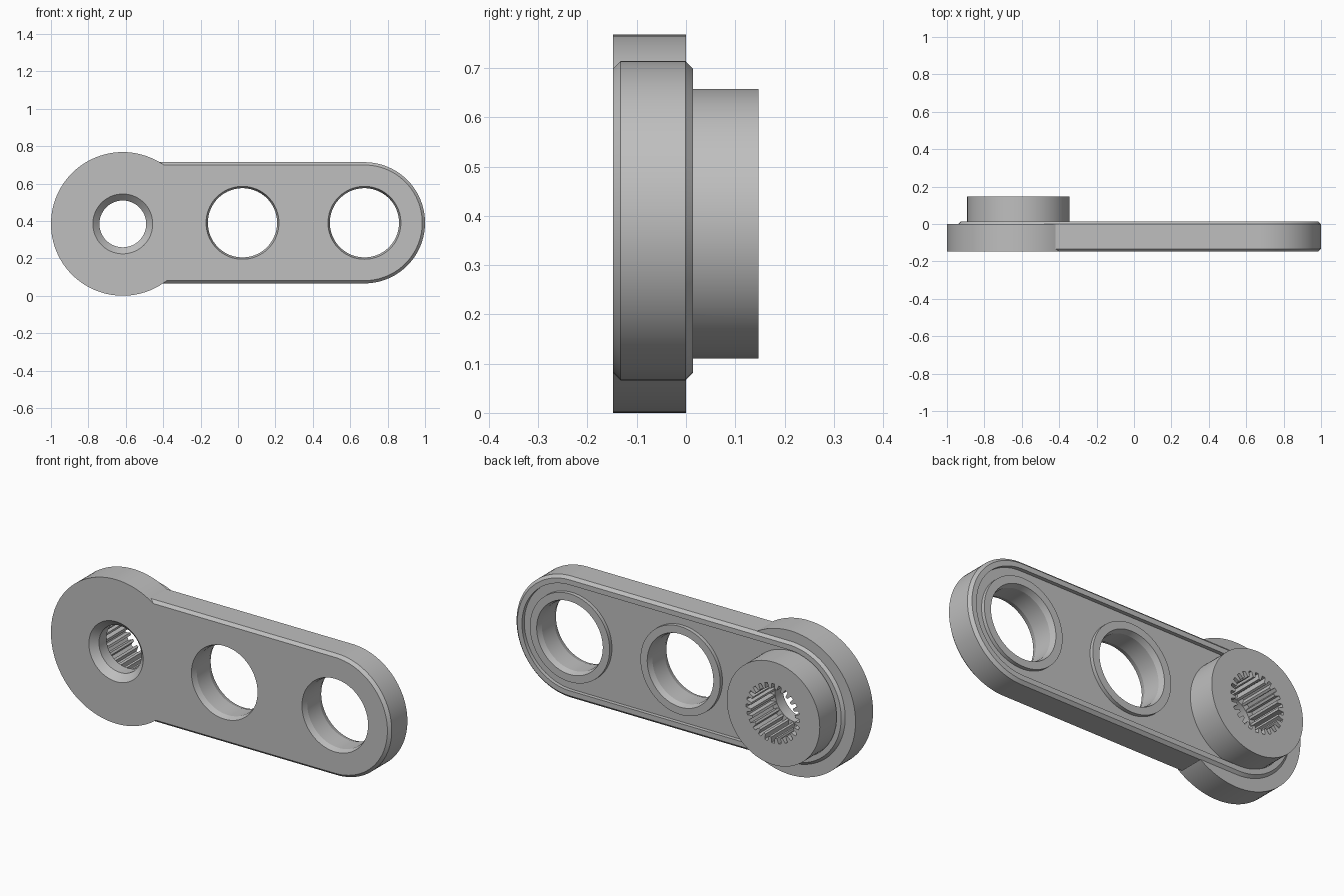
import bpy
import bmesh
from math import sin, cos, pi

if "Cube" in bpy.data.objects:
    bpy.data.objects.remove(bpy.data.objects["Cube"])

# Main dimensions
DISC_X, ARM_X = -0.616, 0.676
DISC_Z, ARM_Z = 0.384, 0.39
HOLES = (0.024, 0.676)
FRONT, BACK, END = -0.148, 0.014, 0.147
ARM_R = 0.324
SEGMENTS = 48

steel = bpy.data.materials.new("grey steel")
steel.use_nodes = True
grey = (0.52, 0.52, 0.52, 1)
steel.diffuse_color = grey
steel.node_tree.nodes["Principled BSDF"].inputs["Base Color"].default_value = grey


def slot(x0, x1, z, r):
    """Rounded slot outline; a circle when both centres agree."""
    points = []
    for cx, start in ((x1, -pi / 2), (x0, pi / 2)):
        for i in range(SEGMENTS + 1):
            a = start + pi * i / SEGMENTS
            points.append((cx + r * cos(a), z + r * sin(a)))
    return points


def loft(name, rings):
    """Closed solid through (y, outline) rings."""
    bm = bmesh.new()
    loops = [[bm.verts.new((x, y, z)) for x, z in outline] for y, outline in rings]
    for a, b in zip(loops, loops[1:]):
        for i in range(len(a)):
            j = (i + 1) % len(a)
            bm.faces.new((a[i], a[j], b[j], b[i]))
    bm.faces.new(loops[0])
    bm.faces.new(loops[-1])
    bmesh.ops.remove_doubles(bm, verts=bm.verts, dist=1e-5)
    bmesh.ops.recalc_face_normals(bm, faces=bm.faces)
    mesh = bpy.data.meshes.new(name)
    bm.to_mesh(mesh)
    bm.free()
    mesh.materials.append(steel)
    obj = bpy.data.objects.new(name, mesh)
    bpy.context.collection.objects.link(obj)
    return obj


def turned(name, x, z, profile):
    """Round solid along y from (y, radius) pairs."""
    return loft(name, [(y, slot(x, x, z, r)) for y, r in profile])


def combine(target, tool, operation):
    mod = target.modifiers.new(operation.lower(), "BOOLEAN")
    mod.operation, mod.object, mod.solver = operation, tool, "EXACT"
    bpy.context.view_layer.objects.active = target
    bpy.ops.object.modifier_apply(modifier=mod.name)
    bpy.data.objects.remove(tool)


# Chamfered arm joined to the large disc
bevel = 0.015
arm = loft("lever_arm", [
    (y, slot(DISC_X, ARM_X, ARM_Z, ARM_R - inset)) for y, inset in
    ((FRONT, bevel), (FRONT + bevel, 0), (BACK - bevel, 0), (BACK, bevel))])
combine(arm, turned("disc", DISC_X, DISC_Z, ((FRONT, 0.384), (0, 0.384))), "UNION")

# Shallow recess in the back, inside a raised rim
floor = BACK - 0.02
combine(arm, loft("recess", [(y, slot(DISC_X, ARM_X, ARM_Z, 0.282))
                             for y in (floor, 0.1)]), "DIFFERENCE")

# Raised collars and their holes, eased at both ends
for x in HOLES:
    combine(arm, turned("collar", x, ARM_Z, ((-0.07, 0.235), (BACK, 0.235))), "UNION")
    combine(arm, turned("hole", x, ARM_Z, (
        (FRONT - 0.03, 0.205), (FRONT + 0.03, 0.185),
        (BACK - 0.03, 0.185), (BACK + 0.03, 0.205))), "DIFFERENCE")

# Round hub on the back
combine(arm, turned("hub", DISC_X - 0.002, DISC_Z, ((-0.07, 0.274), (END, 0.274))), "UNION")

# Countersunk bore from the front
combine(arm, turned("bore", DISC_X, DISC_Z, (
    (FRONT - 0.02, 0.18), (FRONT + 0.035, 0.125), (0, 0.125))), "DIFFERENCE")

# Splined socket from the back
TEETH = 24
spline = []
for i in range(TEETH):
    for part, r in ((-0.32, 0.13), (-0.2, 0.158), (0.2, 0.158), (0.32, 0.13)):
        a = 2 * pi * (i + part) / TEETH
        spline.append((DISC_X + r * cos(a), DISC_Z + r * sin(a)))
combine(arm, loft("spline", [(-0.05, spline), (END + 0.05, spline)]), "DIFFERENCE")

# Smooth round walls with crisp edges
bpy.ops.object.select_all(action="DESELECT")
arm.select_set(True)
bpy.context.view_layer.objects.active = arm
bpy.ops.object.shade_smooth_by_angle(angle=0.3)
